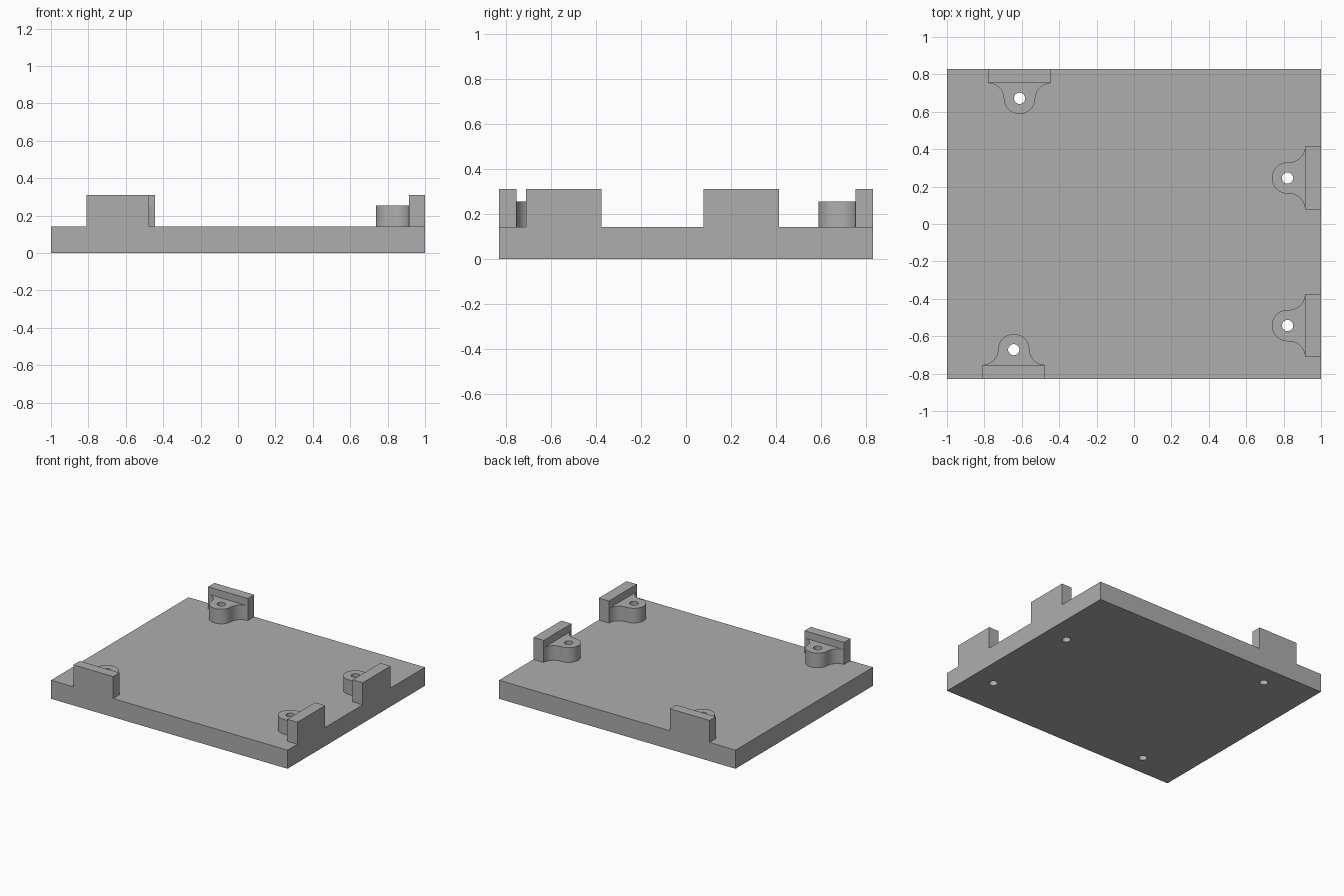
import bpy, bmesh, math
from mathutils import Matrix

if "Cube" in bpy.data.objects:
    bpy.data.objects.remove(bpy.data.objects["Cube"])

HX, HY = 1.0, 0.83             # plate half sizes
Z_PLATE, Z_BOSS, Z_WALL = 0.142, 0.254, 0.31
HALF_W, R_BOSS, R_HOLE = 0.168, 0.084, 0.03

grey = bpy.data.materials.new("plain grey")
grey.diffuse_color = (0.42, 0.42, 0.42, 1)
grey.use_nodes = True
grey.node_tree.nodes["Principled BSDF"].inputs["Base Color"].default_value = grey.diffuse_color


def prism(name, outline, z0, z1, matrix=Matrix()):
    """Extrude a flat outline from z0 to z1 and place it."""
    bm = bmesh.new()
    face = bm.faces.new([bm.verts.new((x, y, z0)) for x, y in outline])
    top = bmesh.ops.extrude_face_region(bm, geom=[face])["geom"]
    for v in top:
        if isinstance(v, bmesh.types.BMVert):
            v.co.z = z1
    bmesh.ops.recalc_face_normals(bm, faces=bm.faces)
    bm.transform(matrix)
    mesh = bpy.data.meshes.new(name)
    bm.to_mesh(mesh)
    bm.free()
    mesh.materials.append(grey)
    obj = bpy.data.objects.new(name, mesh)
    bpy.context.collection.objects.link(obj)
    return obj


def rect(x0, x1, y0, y1):
    return [(x0, y0), (x1, y0), (x1, y1), (x0, y1)]


def arc(cx, cy, r, a0, a1, n):
    return [(cx + r * math.cos(math.radians(a0 + (a1 - a0) * i / n)),
             cy + r * math.sin(math.radians(a0 + (a1 - a0) * i / n))) for i in range(n + 1)]


def select_only(obj):
    bpy.ops.object.select_all(action="DESELECT")
    obj.select_set(True)
    bpy.context.view_layer.objects.active = obj


def cut(obj, cutter):
    mod = obj.modifiers.new("hole", "BOOLEAN")
    mod.operation, mod.solver, mod.object = "DIFFERENCE", "EXACT", cutter
    select_only(obj)
    bpy.ops.object.modifier_apply(modifier=mod.name)


def boss_outline(wall, hole):
    """Rounded tongue that flares into the wall with concave fillets."""
    r = HALF_W - R_BOSS
    right = arc(HALF_W, wall + r, r, 270, 180, 12)
    tip = arc(0, hole, R_BOSS, 0, 180, 24)
    left = arc(-HALF_W, wall + r, r, 0, -90, 12)
    pts = []
    for p in right + tip + left:
        if not pts or math.dist(p, pts[-1]) > 0.004:
            pts.append(p)
    return pts


plate = prism("base_plate", rect(-HX, HX, -HY, HY), 0, Z_PLATE)

# clip: name, edge midpoint, turn, wall thickness, hole distance from edge
clips = [
    ("front", (-0.643, -HY), 0, 0.077, 0.158),
    ("back", (-0.612, HY), 180, 0.077, 0.158),
    ("right_front", (HX, -0.543), 90, 0.086, 0.179),
    ("right_back", (HX, 0.246), 90, 0.086, 0.179),
]
for name, (x, y), turn, wall, hole in clips:
    place = Matrix.Translation((x, y, 0)) @ Matrix.Rotation(math.radians(turn), 4, "Z")
    # upright edge wall
    prism(name + "_wall", rect(-HALF_W, HALF_W, 0, wall), Z_PLATE, Z_WALL, place)
    # screw boss with a hole through boss and plate
    boss = prism(name + "_boss", boss_outline(wall, hole), Z_PLATE, Z_BOSS, place)
    cutter = prism("hole_cutter", arc(0, hole, R_HOLE, 0, 348.75, 31), -0.1, 0.5, place)
    cut(boss, cutter)
    cut(plate, cutter)
    bpy.data.objects.remove(cutter)
    select_only(boss)
    bpy.ops.object.shade_smooth_by_angle(angle=math.radians(30))

select_only(plate)
bpy.ops.object.shade_smooth_by_angle(angle=math.radians(30))
